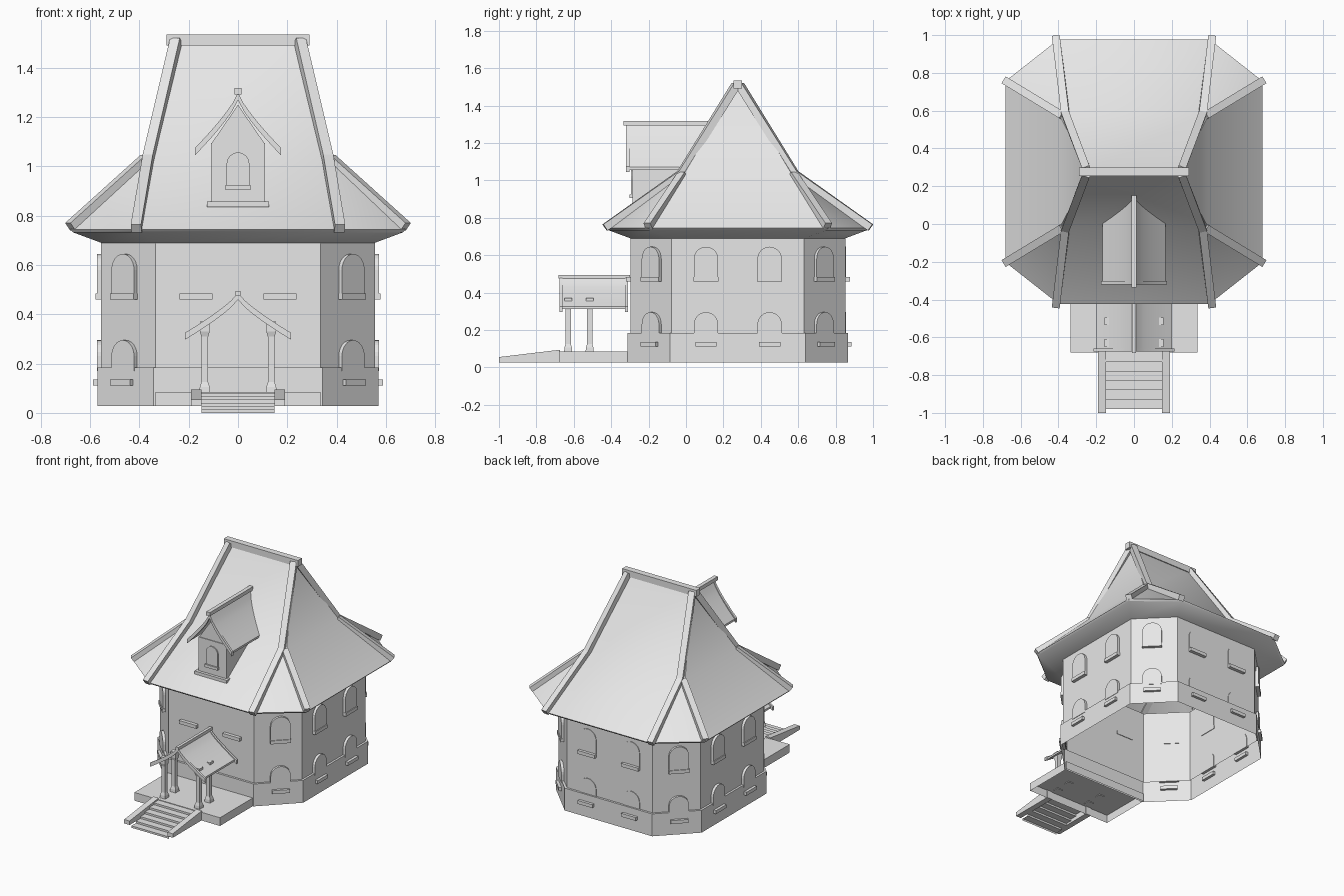
import bpy, bmesh, math
from mathutils import Vector, Matrix

cube = bpy.data.objects.get("Cube")
if cube:
    bpy.data.objects.remove(cube, do_unlink=True)

grey = bpy.data.materials.new("plain_grey")
grey.use_nodes = True
grey.diffuse_color = (0.8, 0.8, 0.8, 1)
grey.node_tree.nodes["Principled BSDF"].inputs["Base Color"].default_value = (0.8, 0.8, 0.8, 1)

CY = 0.277      # centre of the house in depth


def finish(name, bm, matrix=None):
    bmesh.ops.remove_doubles(bm, verts=bm.verts, dist=0.0001)
    bmesh.ops.recalc_face_normals(bm, faces=bm.faces)
    if matrix:
        bm.transform(matrix)
    mesh = bpy.data.meshes.new(name)
    bm.to_mesh(mesh)
    bm.free()
    mesh.materials.append(grey)
    obj = bpy.data.objects.new(name, mesh)
    bpy.context.collection.objects.link(obj)
    return obj


def loft(name, rings, cap_start=False, cap_end=False, matrix=None):
    """Skin a list of closed rings."""
    bm = bmesh.new()
    loops = [[bm.verts.new(p) for p in ring] for ring in rings]
    n = len(loops[0])
    for a, b in zip(loops, loops[1:]):
        for i in range(n):
            j = (i + 1) % n
            bm.faces.new((a[i], a[j], b[j], b[i]))
    if cap_start:
        bm.faces.new(loops[0])
    if cap_end:
        bm.faces.new(loops[-1])
    return finish(name, bm, matrix)


def prism(name, outline, y0, y1, matrix=None):
    """Extrude an x-z outline along y."""
    rings = [[(x, y, z) for x, z in outline] for y in (y0, y1)]
    return loft(name, rings, True, True, matrix)


def box(name, x0, x1, y0, y1, z0, z1, matrix=None):
    return prism(name, [(x0, z0), (x1, z0), (x1, z1), (x0, z1)], y0, y1, matrix)


def octagon(fx, fy, sx, sy, z):
    q = [(fx, -fy), (sx, -sy), (sx, sy), (fx, fy)]
    q += [(-x, y) for x, y in reversed(q)]
    return [(x, CY + y, z) for x, y in q]


def beam(name, path, width, height):
    """Sweep a rectangle along a rising path."""
    pts = [Vector(p) for p in path]
    rings = []
    for i, p in enumerate(pts):
        t = (pts[min(i + 1, len(pts) - 1)] - pts[max(i - 1, 0)]).normalized()
        side = t.cross(Vector((0, 0, 1))).normalized()
        up = side.cross(t).normalized()
        rings.append([p + side * (a * width / 2) + up * (b * height / 2)
                      for a, b in ((-1, -1), (1, -1), (1, 1), (-1, 1))])
    return loft(name, rings, True, True)


def arch(half, z0, z1, steps=12):
    arc = [(half * math.cos(math.pi * i / steps),
            z1 - half + half * math.sin(math.pi * i / steps)) for i in range(steps + 1)]
    return [(-half, z0), (half, z0)] + arc


def gable_roof(name, half, eave, apex, thick, y0, y1):
    """Concave two-sided roof shell."""
    steps = 8
    top = []
    for i in range(-steps, steps + 1):
        t = abs(i) / steps
        top.append((half * i / steps, apex - (apex - eave) * t ** 0.8))
    return prism(name, top + [(x, z - thick) for x, z in reversed(top)], y0, y1)


# House walls and plinth, open underneath
loft("walls", [octagon(0.335, 0.575, 0.555, 0.355, z) for z in (0.17, 0.70)])
loft("plinth", [octagon(0.342, 0.59, 0.57, 0.362, 0.027),
                octagon(0.342, 0.59, 0.57, 0.362, 0.185),
                octagon(0.335, 0.575, 0.555, 0.355, 0.185)])

# Main roof: soffit, eave edge, flared skirt, steep upper part
smooth = [loft("main_roof", [octagon(0.335, 0.575, 0.555, 0.355, 0.69),
                             octagon(0.395, 0.69, 0.67, 0.475, 0.733),
                             octagon(0.40, 0.70, 0.68, 0.48, 0.745),
                             octagon(0.36, 0.30, 0.39, 0.29, 1.03),
                             octagon(0.24, 0, 0.24, 0, 1.515)])]
box("ridge_beam", -0.29, 0.29, CY - 0.022, CY + 0.022, 1.49, 1.535)
for sx in (-1, 1):
    for sy in (-1, 1):
        beam("long_hip_beam", [(sx * 0.413, CY + sy * 0.71, 0.748),
                               (sx * 0.363, CY + sy * 0.305, 1.035),
                               (sx * 0.25, CY + sy * 0.01, 1.51)], 0.042, 0.04)
        beam("short_hip_beam", [(sx * 0.68, CY + sy * 0.48, 0.755),
                                (sx * 0.375, CY + sy * 0.295, 1.03)], 0.042, 0.04)


# Arched windows with sills
def window(angle, dist, offset, lower, depth):
    m = (Matrix.Translation((0, CY, 0)) @ Matrix.Rotation(angle, 4, 'Z')
         @ Matrix.Translation((offset, -dist, 0)))
    z0, z1 = (0.17, 0.295) if lower else (0.47, 0.645)
    sill_z, out, half = (0.112, 0.034, 0.057) if lower else (0.46, 0.024, 0.067)
    if depth:
        prism("window_arch", arch(0.065, z0, z1), -depth, 0.004, m)
    box("window_sill", -half, half, -out, 0.004, sill_z, sill_z + 0.024, m)


chamfer = (0.445 + 0.465) / math.sqrt(2)
quarter = math.pi / 2
for lower in (False, True):
    for k in range(4):
        window(quarter * (k + 0.5), chamfer, 0, lower, 0.018)
    for off in (-0.17, 0.17):
        window(quarter, 0.555, off, lower, 0.018)
        window(-quarter, 0.555, off, lower, 0.018)
        window(math.pi, 0.575, off, lower, 0.004)
        if not lower:
            window(0, 0.575, off, lower, 0)

# Dormer
box("dormer_body", -0.11, 0.11, -0.285, 0.06, 0.85, 1.095)
prism("dormer_gable", [(-0.11, 1.09), (0.11, 1.09), (0.0, 1.25)], -0.28, 0.12)
box("dormer_sill", -0.125, 0.125, -0.305, -0.2, 0.835, 0.857)
prism("dormer_window", arch(0.046, 0.905, 1.057), -0.293, -0.28)
box("dormer_window_sill", -0.05, 0.05, -0.303, -0.28, 0.905, 0.925)
smooth.append(gable_roof("dormer_roof", 0.167, 1.07, 1.295, 0.014, -0.31, 0.14))
smooth.append(gable_roof("dormer_bargeboard", 0.175, 1.075, 1.30, 0.03, -0.32, -0.303))
box("dormer_ridge", -0.014, 0.014, -0.335, 0.15, 1.292, 1.318)

# Porch platform, open underneath
loft("porch_platform", [[(x, y, z) for x, y in ((-0.335, -0.68), (0.335, -0.68),
                                                (0.335, -0.30), (-0.335, -0.30))]
                        for z in (0.027, 0.085)], cap_end=True)

# Porch posts with flared feet and heads
for x in (-0.135, 0.135):
    for y in (-0.63, -0.515):
        rings = []
        for z, r in ((0.08, 0.022), (0.105, 0.02), (0.125, 0.014),
                     (0.31, 0.014), (0.33, 0.02), (0.37, 0.02)):
            rings.append([(x + a * r, y + b * r, z)
                          for a, b in ((-1, -1), (1, -1), (1, 1), (-1, 1))])
        loft("porch_post", rings, True, True)

# Porch roof
smooth.append(gable_roof("porch_roof", 0.2, 0.325, 0.482, 0.014, -0.665, -0.31))
for y in (-0.675, -0.325):
    smooth.append(gable_roof("porch_bargeboard", 0.215, 0.325, 0.488, 0.028, y, y + 0.015))
box("porch_ridge", -0.01, 0.01, -0.682, -0.3, 0.474, 0.495)

# Front steps as a thin folded sheet between two sloping stringers
bm = bmesh.new()
steps, run, rise = 6, 0.05, 0.0135
path = []
for i in range(steps):
    z = 0.081 - i * rise
    path += [(-0.68 - i * run, z), (-0.68 - (i + 1) * run, z)]
path.append((path[-1][0], 0.0))
rows = [[bm.verts.new((x, y, z)) for x in (-0.148, 0.148)] for y, z in path]
for a, b in zip(rows, rows[1:]):
    bm.faces.new((a[0], b[0], b[1], a[1]))
finish("front_steps", bm)
for s in (-1, 1):
    loft("step_stringer", [[(s * x, -1.0, 0.027), (s * x, -1.0, 0.055),
                            (s * x, -0.675, 0.094), (s * x, -0.675, 0.027)]
                           for x in (0.148, 0.19)], True, True)

# Soft shading on the curved roofs
bpy.ops.object.select_all(action='DESELECT')
for obj in smooth:
    obj.select_set(True)
bpy.context.view_layer.objects.active = smooth[0]
bpy.ops.object.shade_smooth_by_angle(angle=math.radians(30))
